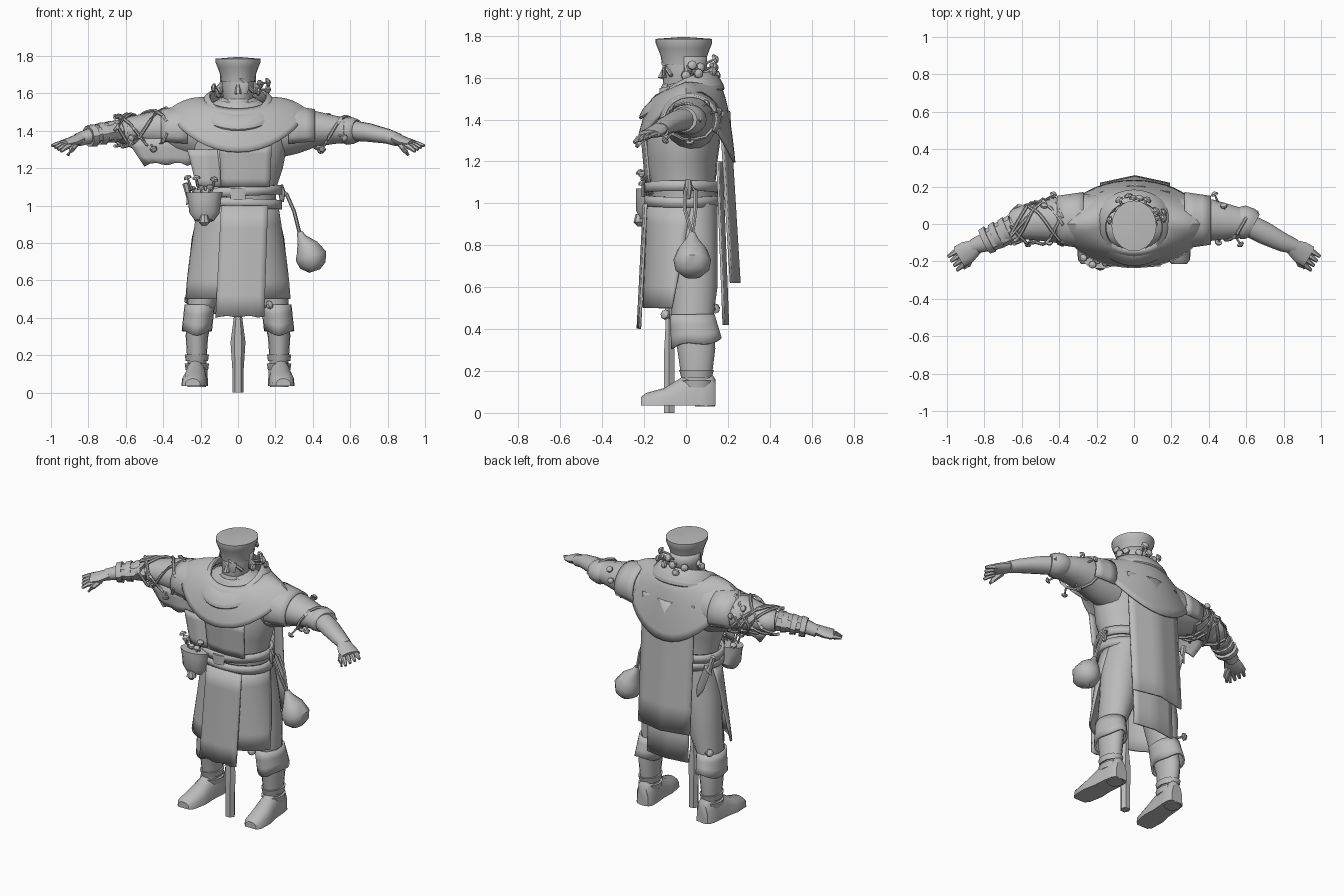
import bpy
import bmesh
import random
from math import sin, cos, pi, radians
from mathutils import Vector

random.seed(4)
default_cube = bpy.data.objects.get("Cube")
if default_cube:
    bpy.data.objects.remove(default_cube)

stone_grey = bpy.data.materials.new("stone_grey")
stone_grey.use_nodes = True
colour = (.5, .5, .5, 1)
stone_grey.diffuse_color = colour
stone_grey.node_tree.nodes["Principled BSDF"].inputs["Base Color"].default_value = colour


def finish(name, bm, thickness=0, angle=40):
    """Turn a bmesh into a shaded object, optionally thickened."""
    bmesh.ops.recalc_face_normals(bm, faces=bm.faces)
    mesh = bpy.data.meshes.new(name)
    bm.to_mesh(mesh)
    bm.free()
    mesh.materials.append(stone_grey)
    part = bpy.data.objects.new(name, mesh)
    bpy.context.collection.objects.link(part)
    if thickness:
        solid = part.modifiers.new("thickness", "SOLIDIFY")
        solid.thickness = thickness
        solid.offset = 0
    bpy.ops.object.select_all(action="DESELECT")
    part.select_set(True)
    bpy.context.view_layer.objects.active = part
    bpy.ops.object.shade_smooth_by_angle(angle=radians(angle))


def add_grid(bm, rows, wrap=False, caps=False):
    """Skin rows of points; wrap closes each row, caps fill the ends."""
    rings = [[bm.verts.new(point) for point in row] for row in rows]
    count = len(rings[0])
    for low, high in zip(rings, rings[1:]):
        for i in range(count if wrap else count - 1):
            j = (i + 1) % count
            bm.faces.new((low[i], low[j], high[j], high[i]))
    if caps:
        bm.faces.new(rings[0])
        bm.faces.new(rings[-1])


def sheet(name, surface, columns, rows, wrap=False, thickness=.012):
    """Cloth from surface(u, v), with u across and v down."""
    bm = bmesh.new()
    across = columns if wrap else columns - 1
    add_grid(bm, [[surface(u / across, v / (rows - 1)) for u in range(columns)]
                  for v in range(rows)], wrap)
    finish(name, bm, thickness)


def add_limb(bm, stations, sides=12):
    """Loft ellipses along stations of (x, y, z, width, depth)."""
    centres = [Vector(s[:3]) for s in stations]
    rows = []
    for i, station in enumerate(stations):
        along = (centres[min(i + 1, len(centres) - 1)] - centres[max(i - 1, 0)]).normalized()
        if abs(along.z) > .7:
            second = along.cross(Vector((1, 0, 0))).normalized()
            first = second.cross(along)
        else:
            first = along.cross(Vector((0, 0, 1))).normalized()
            second = first.cross(along)
        rows.append([centres[i] + first * station[3] * cos(k * 2 * pi / sides)
                     + second * station[-1] * sin(k * 2 * pi / sides) for k in range(sides)])
    add_grid(bm, rows, True, True)


def limb(name, stations, sides=12, angle=40):
    bm = bmesh.new()
    add_limb(bm, stations, sides)
    finish(name, bm, angle=angle)


def mirrored(stations, side):
    return [(side * s[0], *s[1:]) for s in stations]


def upright(stations, x=0):
    """Stations of (z, width, depth, y) on a vertical axis."""
    return [(x, y, z, width, depth) for z, width, depth, y in stations]


def mushrooms(name, spots, lean, size=.024):
    """Stalked round caps growing away from the point lean."""
    bm = bmesh.new()
    for spot in spots:
        tip = Vector(spot)
        out = (tip - Vector(lean)).normalized()
        root, neck = tip - out * size * 3, tip - out * size * .3
        add_limb(bm, [(*root, size * .3), (*neck, size * .25)], 6)
        add_limb(bm, [(*(tip + out * size * t), size * w) for t, w in
                      ((-.4, .5), (-.3, 1), (.2, .9), (.6, .3))], 8)
    finish(name, bm)


def panel(name, top, bottom, fold=0, rows=6, jag=0):
    """Hanging cloth; top and bottom are (left, right, y, z)."""
    def surface(u, v):
        left, right, y, z = (a + (b - a) * v for a, b in zip(top, bottom))
        notch = jag * abs(sin(u * 7)) if v == 1 else 0
        return (left + (right - left) * u, y + fold * abs(2 * u - 1), z + notch)
    sheet(name, surface, 9, rows)


# Body, head and hat
limb("torso", upright([(.8, .2, .14, 0), (.98, .21, .16, -.01), (1.08, .2, .15, -.01),
                       (1.2, .24, .17, -.02), (1.36, .27, .18, -.01), (1.46, .25, .15, 0),
                       (1.54, .16, .12, 0), (1.58, .08, .08, 0)]), 24)
limb("head", upright([(1.48, .06, .06, -.01), (1.53, .06, .08, -.02), (1.57, .08, .09, -.02),
                      (1.64, .085, .1, -.01), (1.72, .085, .1, -.01)]), 16)
limb("nose", [(0, -.1, 1.65, .01), (0, -.12, 1.6, .018), (0, -.1, 1.59, .01)], 6)
limb("chin", upright([(1.51, .04, .02, -.1), (1.55, .06, .03, -.09), (1.57, .05, .02, -.09)]), 8)
limb("eye_patch", [(.03, -.1, 1.66, .03, .01), (.03, -.105, 1.63, .03, .01), (.03, -.1, 1.6, .02, .01)], 8)
limb("patch_strap", [(-.06, -.09, 1.72, .01), (.02, -.11, 1.67, .01), (.08, -.07, 1.61, .01)], 6)
limb("hat", upright([(1.66, .09, .105, -.01), (1.7, .095, .11, -.01), (1.74, .11, .125, -.01),
                     (1.765, .12, .135, -.01), (1.785, .12, .135, -.01), (1.795, .105, .12, -.01),
                     (1.785, .09, .1, -.01)]), 24)
sheet("hat_back", lambda u, v: (.09 * cos(u * pi), .105 * sin(u * pi) - .01, 1.7 - .1 * v), 16, 3)
for side in (-1, 1):
    limb("ear", [(side * .08, 0, 1.66, .01), (side * .1, .01, 1.63, .02), (side * .09, 0, 1.6, .01)], 8)
mushrooms("head_mushrooms", [(-.13, .02, 1.63), (-.11, .08, 1.6), (-.08, .13, 1.65), (-.03, .15, 1.61),
                             (.03, .14, 1.69), (.07, .13, 1.63), (.12, .07, 1.65), (.16, .03, 1.66),
                             (.16, .06, 1.62), (.11, 0, 1.61), (0, .14, 1.65)], (0, 0, 1.62))


# Layered shoulder cape and folded cowl
def cape(u, v):
    a = u * 2 * pi
    front = sin(a) < 0
    drop = (.22 if front else .31) * abs(sin(a)) ** 1.5
    spread = v ** .7 if front else v ** .5
    return ((.17 + .2 * v ** .8) * cos(a), (.14 + .09 * spread) * sin(a),
            1.575 - .07 * v ** 2 - drop * v - .06 * (1 - v) * front * abs(sin(a)))


def cowl(u, v):
    a, b = u * 2 * pi, v * 2 * pi
    ring = 1 + .2 * cos(b + .5)
    return (.185 * ring * cos(a), .17 * ring * sin(a) - .02,
            1.53 + .07 * sin(a) + .04 * sin(b) + .015 * cos(2 * a) - .02 * cos(b))


sheet("shoulder_cape", cape, 40, 10, True)
sheet("cowl", cowl, 32, 13, True, 0)
sheet("inner_collar", lambda u, v: (.1 * cos(u * 2 * pi), .11 * sin(u * 2 * pi) - .01,
                                    1.57 - .1 * v + .02 * sin(u * 2 * pi)), 20, 2, True)

# Back cloths tucked under the cape
panel("outer_back_cloth", (-.18, .19, .205, 1.44), (-.18, .19, .255, .62), -.04)
panel("inner_back_cloth", (-.14, .15, .17, 1.2), (-.14, .15, .2, .42), -.02)

# Front cloths and coat skirt
panel("tabard", (-.09, .16, -.2, 1), (-.12, .14, -.23, .4), .01, jag=.01)
panel("chest_bib", (-.1, .18, -.21, 1.32), (-.09, .17, -.19, 1.1), .015)
panel("chest_flap", (-.27, -.09, -.18, 1.3), (-.22, -.09, -.19, 1.1), .02)
for side in (-1, 1):
    def skirt(u, v):
        a = radians(10 + u * (90 - 28 * v))
        return (side * (.21 + .08 * v) * sin(a), -(.18 + .02 * v) * cos(a) - .005,
                1 - .5 * v)
    sheet("coat_skirt", skirt, 12, 6)

# Belts with buckle and knot
for height, tilt in ((1.05, .01), (.99, -.01)):
    sheet("belt", lambda u, v: (.225 * cos(u * 2 * pi), .175 * sin(u * 2 * pi) - .015,
                                height + .05 * v + tilt * cos(u * 2 * pi)), 28, 2, True, .018)
limb("buckle", upright([(1.03, .04, .012, -.2), (1.09, .04, .012, -.2)]), 4)
limb("belt_knot", [(.225, .01, 1.11, .015), (.235, .01, 1.07, .02), (.235, .01, 1.02, .01)], 8)

# Legs, knee cuffs and boots
for side in (-1, 1):
    limb("trouser_leg", mirrored([(.1, .02, .98, .11, .13), (.13, .03, .8, .12, .12),
                                  (.17, .04, .6, .1, .11), (.2, .03, .45, .07, .1), (.22, .05, .3, .06, .09),
                                  (.22, .05, .15, .05, .07)], side), 16)

    def cuff(u, v):
        a = u * 2 * pi
        return (side * (.205 + .015 * v + .075 * cos(a)), .03 + .02 * v + (.1 + .015 * v) * sin(a),
                .47 - .14 * v - .01 * v * sin(3 * a) + .015 * v * sin(a))
    sheet("knee_cuff", cuff, 20, 4, True)
    for height in (.12, .17):
        limb("ankle_strap", mirrored([(.22, .05, height, .06, .075),
                                      (.22, .05, height + .035, .065, .085)], side), 14)
    rows = []
    for y, width, top in ((-.215, .04, .075), (-.19, .06, .095), (-.1, .07, .12),
                          (-.02, .06, .17), (.07, .06, .2), (.12, .055, .19), (.14, .04, .16)):
        rows.append([(side * (.225 - y * .08) + width * cos(k * pi / 8), y,
                      .035 + max(0, sin(k * pi / 8)) ** .7 * (top - .035)) for k in range(9)])
    bm = bmesh.new()
    add_grid(bm, rows, True, True)
    finish("boot", bm)
    limb("boot_heel", mirrored([(.22, .09, .03, .05), (.22, .09, .07, .05)], side), 10)

# Faceted staff hanging between the legs
limb("staff", upright([(0, .03, .03, -.08), (.12, .03, .03, -.08), (.27, .04, .03, -.08),
                       (.42, .02, .02, -.08), (.8, .02, .02, -.08)]), 6, 20)

# Arms, sleeves and hands
for side in (-1, 1):
    bulk = 1 if side > 0 else 1.1
    limb("sleeve", mirrored([(x, y, z, w * bulk, d * bulk) for x, y, z, w, d in
                             ((.2, .02, 1.4, .13, .15), (.32, .02, 1.4, .12, .12), (.42, .02, 1.41, .11, .095),
                              (.52, .01, 1.405, .09, .075), (.6, 0, 1.4, .075, .065))], side), 16)
    limb("sleeve_roll", mirrored([(.56, .01, 1.4, .08, .065), (.58, .01, 1.4, .09, .075),
                                  (.62, 0, 1.4, .085, .07), (.64, -.01, 1.4, .07, .06)], side), 16)
    limb("forearm", mirrored([(.62, -.01, 1.4, .06, .055), (.7, -.05, 1.39, .06, .05), (.8, -.1, 1.37, .05, .04),
                              (.86, -.12, 1.35, .04, .035)], side), 14)
    limb("palm", mirrored([(.84, -.12, 1.36, .04, .03), (.89, -.15, 1.34, .06, .027),
                           (.935, -.175, 1.33, .06, .02)], side), 12)
    for i in range(4):
        base = Vector((.935 - .012 * i, -.135 - .024 * i, 1.33 - .003 * i))
        tip = Vector((.995 - .016 * i, -.175 - .024 * i, 1.32 - .01 * i))
        limb("finger", mirrored([(*base, .016), (*((base + tip) / 2 + Vector((0, 0, .004))), .014),
                                 (*tip, .009)], side), 6)
    limb("thumb", mirrored([(.87, -.17, 1.33, .02), (.89, -.22, 1.3, .016), (.91, -.235, 1.27, .009)], side), 6)

    def shoulder_flap(u, v):
        a = radians(-30 + 240 * u)
        return (side * (.27 + .14 * v), .02 + (.145 - .02 * v) * cos(a), 1.4 + (.135 - .025 * v) * sin(a))
    sheet("shoulder_flap", shoulder_flap, 16, 4)

# Ragged sleeve, wrist guard and vines on the right arm
panel("hanging_sleeve", (-.6, -.24, -.08, 1.36), (-.5, -.24, -.07, 1.21), .02, 4, .02)
limb("forearm_guard", mirrored([(.64, -.02, 1.4, .075, .06), (.8, -.1, 1.375, .06, .045)], -1), 8)
for i in range(3):
    limb("wrist_band", mirrored([(.67 + .05 * i, -.03 - .025 * i, 1.395 - .01 * i, .075, .062),
                                 (.7 + .05 * i, -.045 - .025 * i, 1.39 - .01 * i, .07, .057)], -1), 10)
vines = bmesh.new()
for side, count in ((-1, 8), (1, 1)):
    for i in range(count):
        phase, turn = random.uniform(0, 2 * pi), random.choice((-1, 1)) * random.uniform(3, 6)
        path = []
        for k in range(14):
            t = k / 13
            reach = (.14 if side < 0 else .12) - .05 * t + random.uniform(-.008, .008)
            a = phase + turn * t
            path.append((side * (.38 + .28 * t), .02 - .03 * t + reach * cos(a),
                         1.4 + reach * .85 * sin(a), .009))
        add_limb(vines, path, 6)
finish("arm_vines", vines)
for side in (-1, 1):
    mushrooms("arm_mushrooms", [(side * x, y, z) for x, y, z in
                                ((.43, .16, 1.44), (.48, .1, 1.48), (.45, -.1, 1.3),
                                 (.57, -.11, 1.36), (.44, .02, 1.29))], (side * .5, 0, 1.4), .02)

# Basket of mushrooms on the right hip
limb("basket", upright([(.92, .05, .03, -.19), (.96, .08, .06, -.18), (1.04, .09, .06, -.18),
                        (1.07, .1, .06, -.18)], -.18), 14)
limb("basket_bulb", upright([(.89, .01, .01, -.22), (.91, .03, .03, -.22), (.95, .02, .02, -.22)], -.18), 8)
mushrooms("basket_mushrooms", [(-.27 + .024 * i, -.18 + .05 * sin(i * 2), 1.12 + .03 * cos(i * 3))
                               for i in range(8)], (-.18, -.17, .9), .022)

# Gourd flask on a strap at the left hip
limb("gourd", [(.41, .03, .65, .03, .04), (.4, .03, .68, .07, .08), (.39, .03, .73, .085, .09),
               (.37, .03, .78, .06, .07), (.34, .03, .83, .025, .03), (.33, .03, .86, .015, .015)], 12)
for sway in (-.025, .025):
    limb("gourd_strap", [(.22, .02, 1.09, .008), (.26, .02 + sway, 1.06, .01), (.3, .02 + sway, .97, .01),
                         (.33, .03, .85, .01)], 6)

# Sheathed dagger behind the right hip
limb("dagger", [(-.17, .13, .84, .008), (-.2, .14, .9, .025, .012), (-.24, .13, 1.02, .025, .012),
                (-.25, .13, 1.03, .04, .02), (-.26, .13, 1.04, .015), (-.28, .12, 1.12, .018)], 6)
mushrooms("knee_mushrooms", [(.17, -.1, .47), (-.27, .14, .5)], (0, .02, .4), .025)
